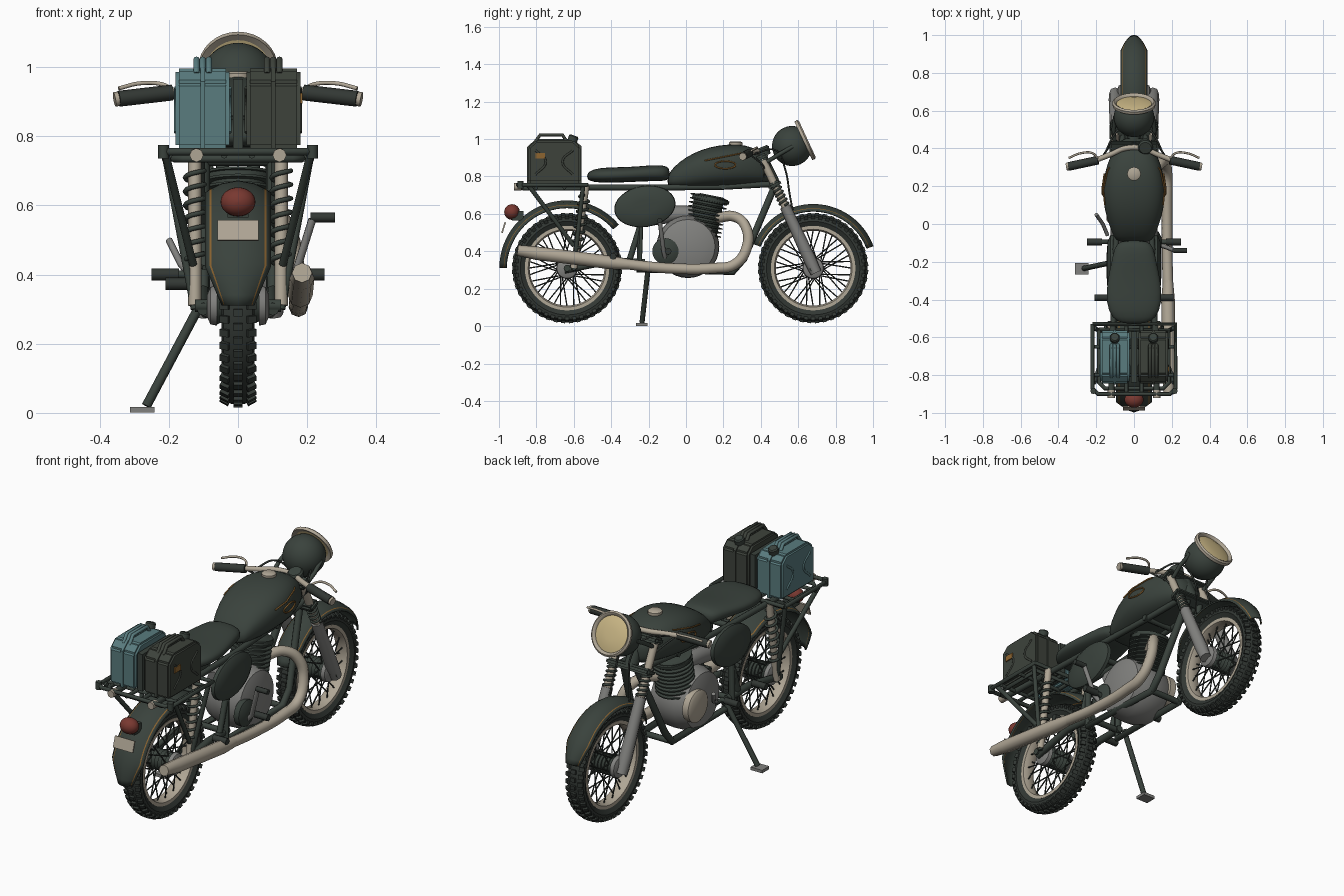
import bpy, bmesh, math
from mathutils import Vector, Matrix

if "Cube" in bpy.data.objects:
    bpy.data.objects.remove(bpy.data.objects["Cube"])


def material(name, *colour):
    mat = bpy.data.materials.new(name)
    mat.use_nodes = True
    mat.diffuse_color = (*colour, 1)
    mat.node_tree.nodes["Principled BSDF"].inputs["Base Color"].default_value = (*colour, 1)
    return mat


GREEN = material("dark green paint", .042, .055, .046)
RUBBER = material("black rubber", .032, .039, .034)
OLIVE = material("olive can paint", .047, .055, .044)
TEAL = material("teal can paint", .1, .2, .21)
CREAM = material("cream metal", .43, .38, .3)
GREY = material("grey metal", .22, .22, .21)
LENS = material("amber glass", .6, .48, .24)
RED = material("red glass", .19, .04, .03)
GOLD = material("gold trim", .27, .13, .03)


def finish(name, mesh, *mats, loc=(0, 0, 0), angle=40):
    for mat in mats:
        mesh.materials.append(mat)
    mesh.shade_smooth()
    mesh.set_sharp_from_angle(angle=math.radians(angle))
    ob = bpy.data.objects.new(name, mesh)
    ob.location = loc
    bpy.context.collection.objects.link(ob)
    return ob


def from_bmesh(name, bm, *mats, **options):
    bmesh.ops.recalc_face_normals(bm, faces=bm.faces)
    mesh = bpy.data.meshes.new(name)
    bm.to_mesh(mesh)
    bm.free()
    return finish(name, mesh, *mats, **options)


def tube(name, paths, radius, mat, curved=False, radii=None):
    """Sweep a round section along one or more paths."""
    data = bpy.data.curves.new(name, 'CURVE')
    data.dimensions, data.bevel_depth, data.bevel_resolution = '3D', radius, 2
    data.use_fill_caps, data.resolution_u = True, 6 if curved else 1
    for path in paths:
        spline = data.splines.new('BEZIER')
        spline.bezier_points.add(len(path) - 1)
        for i, point in enumerate(path):
            knot = spline.bezier_points[i]
            knot.co = point
            knot.handle_left_type = knot.handle_right_type = 'AUTO' if curved else 'VECTOR'
            knot.radius = radii[i] if radii else 1
    temp = bpy.data.objects.new("temp", data)
    bpy.context.collection.objects.link(temp)
    graph = bpy.context.evaluated_depsgraph_get()
    mesh = bpy.data.meshes.new_from_object(temp.evaluated_get(graph))
    mesh.materials.clear()
    bpy.data.objects.remove(temp)
    return finish(name, mesh, mat, angle=50)


def both(*path):
    return [list(path), [(-x, y, z) for x, y, z in path]]


def helix(start, end, radius, turns):
    start, end = Vector(start), Vector(end)
    turn = (end - start).to_track_quat('Z', 'Y')
    steps = turns * 10
    return [start.lerp(end, i / steps) + turn @ Vector((radius * math.cos(i * math.tau / 10),
            radius * math.sin(i * math.tau / 10), 0)) for i in range(steps + 1)]


def lathe(name, profile, loc, axis, mat, sides=32, closed=False):
    """Revolve (radius, along) pairs about an axis."""
    bm = bmesh.new()
    turn = Vector(axis).to_track_quat('Z', 'Y').to_matrix()
    rings = [[bm.verts.new(turn @ Vector((r * math.cos(a), r * math.sin(a), h)))
              for a in (math.tau * i / sides for i in range(sides))] for r, h in profile]
    pairs = list(zip(rings, rings[1:])) + ([(rings[-1], rings[0])] if closed else [])
    for low, high in pairs:
        for i in range(sides):
            j = (i + 1) % sides
            bm.faces.new((low[i], low[j], high[j], high[i]))
    if not closed:
        bm.faces.new(rings[0])
        bm.faces.new(rings[-1])
    return from_bmesh(name, bm, mat, loc=loc)


def box(name, size, loc, mat, tilt=0, bevel=0):
    bm = bmesh.new()
    bmesh.ops.create_cube(bm, size=1, matrix=Matrix.Diagonal((*size, 1)))
    if bevel:
        bmesh.ops.bevel(bm, geom=bm.edges[:], offset=bevel, segments=2, affect='EDGES')
    ob = from_bmesh(name, bm, mat, loc=loc)
    ob.rotation_euler.x = tilt
    return ob


def loft(name, sections, mat, power=.8, sides=24):
    """Skin rounded sections (y, half width, bottom, top)."""
    bm, rings = bmesh.new(), []
    bend = lambda v: math.copysign(abs(v) ** power, v)
    for y, w, low, high in sections:
        angles = [math.tau * i / sides for i in range(sides)]
        rings.append([bm.verts.new((w * bend(math.cos(a)), y,
                     (low + high) / 2 + (high - low) / 2 * bend(math.sin(a)))) for a in angles])
    for a, b in zip(rings, rings[1:]):
        for i in range(sides):
            bm.faces.new((a[i], a[i - 1], b[i - 1], b[i]))
    bm.faces.new(rings[0])
    bm.faces.new(rings[-1])
    ob = from_bmesh(name, bm, mat, angle=80)
    ob.modifiers.new("round", 'SUBSURF').levels = 1
    ob.modifiers["round"].render_levels = 1
    return ob


# Wheels: tyre, knobs, rim, spokes, hub
def wheel(name, y, z=.31):
    centre, across = (0, y, z), (1, 0, 0)
    lathe(name + "_tyre", [(.222, -.03), (.25, -.047), (.273, -.042), (.284, -.02), (.284, .02),
          (.273, .042), (.25, .047), (.222, .03)], centre, across, RUBBER, 48, True)
    bm = bmesh.new()
    for i in range(44):
        for side, radius, shift in ((-1, .275, 0), (0, .284, .5), (1, .275, 0)):
            place = Matrix.Rotation(math.tau * (i + shift) / 44, 4, 'X') @ Matrix.Translation(
                (side * .036, 0, radius)) @ Matrix.Rotation(side * .5, 4, 'Y')
            bmesh.ops.create_cube(bm, matrix=place @ Matrix.Diagonal((.027, .021, .022, 1)))
    from_bmesh(name + "_knobs", bm, RUBBER, loc=centre)
    lathe(name + "_rim", [(.226, -.034), (.226, .034), (.208, .034), (.2, .015), (.2, -.015),
          (.208, -.034)], centre, across, CREAM, 48, True)
    spokes = []
    for i in range(36):
        a, side = math.tau * i / 36, 1 if i % 2 else -1
        b = a + (.55 if i % 4 < 2 else -.55)
        spokes.append([(side * .045, y + .05 * math.cos(b), z + .05 * math.sin(b)),
                       (side * .008, y + .205 * math.cos(a), z + .205 * math.sin(a))])
    tube(name + "_spokes", spokes, .0035, RUBBER)
    ribs = [(r, h / 100) for h in range(-6, 7, 2) for r in (.045, .054)]
    lathe(name + "_hub", ribs, centre, across, GREEN)
    for s in (-1, 1):
        lathe(name + "_hub_cap", [(.058, 0), (.054, .02), (.03, .03)], (s * .06, y, z), (s, 0, 0), GREY)
    lathe(name + "_axle", [(.018, -.125), (.018, .125)], centre, across, GREEN, 12)


wheel("rear_wheel", -.636)
wheel("front_wheel", .68)


# Curved mudguards with painted edge lines
def mudguard(name, y, radius, first, last, width, tip):
    bm, rows, steps = bmesh.new(), [], 28
    across = [-1, -.86, -.81, -.5, 0, .5, .81, .86, 1]
    for i in range(steps + 1):
        t = i / steps
        a = math.radians(first + (last - first) * t)
        w = width * min(1, tip + (1 - tip) * min(t, 1 - t) * 7)
        rows.append([bm.verts.new((w * u, y + (radius - .035 * u * u) * math.cos(a),
                    .31 + (radius - .035 * u * u) * math.sin(a))) for u in across])
    for a, b in zip(rows, rows[1:]):
        for j in range(len(across) - 1):
            bm.faces.new((a[j], a[j + 1], b[j + 1], b[j])).material_index = int(j in (1, 6))
    ob = from_bmesh(name, bm, GREEN, GOLD)
    ob.modifiers.new("thickness", 'SOLIDIFY').thickness = .008


mudguard("rear_mudguard", -.636, .362, 40, 180, .095, .5)
mudguard("front_mudguard", .68, .343, 20, 158, .072, .6)

# Tank, seat and side panels
TANK = [(-.1, .085, .75, .8), (-.07, .107, .735, .85), (0, .135, .73, .905), (.08, .158, .735, .945),
        (.18, .17, .74, .97), (.28, .155, .745, .975), (.36, .125, .755, .957),
        (.42, .095, .76, .92), (.46, .05, .78, .87)]
loft("fuel_tank", TANK, GREEN)
loft("seat", [(-.53, .06, .785, .815), (-.5, .118, .77, .84), (-.42, .15, .765, .85), (-.3, .143, .77, .85),
     (-.2, .118, .775, .86), (-.12, .105, .775, .862), (-.085, .07, .785, .845)], GREEN)
lathe("filler_cap", [(.036, 0), (.036, .014), (.028, .02)], (0, .265, .967), (0, 0, 1), CREAM)


def tank_x(y, z):
    for a, b in zip(TANK, TANK[1:]):
        if a[0] <= y <= b[0]:
            w, low, high = [p + (q - p) * (y - a[0]) / (b[0] - a[0]) for p, q in zip(a[1:], b[1:])]
            height = abs(2 * z - low - high) / (high - low)
            return w * (1 - height ** 2.5) ** .4


badge = [(.21 + .055 * math.cos(a), .862 + .02 * math.sin(a)) for a in (math.tau * i / 24 for i in range(25))]
line = [(.1 + .02 * i, .885 + .004 * i) for i in range(11)]
for name, path in (("tank_badge", badge), ("tank_pinstripe", line)):
    tube(name, both(*[(tank_x(y, z), y, z) for y, z in path]), .004, GOLD)
for s in (-1, 1):
    panel = lathe("side_panel", [(.095, 0), (.11, .012), (.108, .03), (.085, .045), (.04, .05)],
                  (s * .095, -.22, .64), (s, 0, 0), GREEN)
    panel.scale.y, panel.rotation_euler.x = 1.5, .16

# Frame
tube("frame_top_rails", both((.06, .47, .76), (.08, .2, .745), (.1, -.2, .74), (.12, -.88, .745)), .016, GREEN)
tube("frame_cradle", both((.04, .475, .75), (.09, .31, .36), (.09, .25, .29), (.1, -.25, .3), (.1, -.24, .74)), .019, GREEN)
tube("swing_arm", both((.09, -.22, .34), (.1, -.4, .35), (.1, -.65, .3)), .019, GREEN)
tube("frame_braces", both((.1, -.3, .36), (.1, -.24, .55)) + [[(-.1, y, z), (.1, y, z)]
     for y, z in ((-.24, .34), (.25, .29), (-.24, .73), (.2, .745))], .016, GREEN)
lathe("head_tube", [(.035, -.09), (.035, .09)], (0, .435, .83), (0, -.44, .9), GREEN)

# Engine
lathe("crankcase", [(.09, -.125), (.145, -.105), (.165, -.05), (.168, 0), (.165, .05), (.145, .105), (.09, .125)],
      (0, .01, .425), (1, 0, 0), GREY)
fins = [point for i in range(10) for h in [i * .022]
        for point in ((.08, h), (.102, h + .002), (.102, h + .009), (.08, h + .011))]
lathe("cylinder_fins", fins, (0, .085, .49), (0, .2, 1), GREEN)
lathe("cylinder_head", [(.07, 0), (.1, .005), (.1, .02), (.06, .035)], (0, .13, .665), (0, .2, 1), GREEN)
tube("intake", [[(0, -.2, .58), (0, -.03, .6), (0, .08, .59)]], .045, GREY, True)
lathe("clutch_cover", [(.07, 0), (.07, .03), (.04, .045)], (.1, -.11, .4), (1, 0, 0), GREEN)
lathe("ignition_cover", [(.085, 0), (.085, .035), (.07, .045)], (-.1, .09, .43), (-1, 0, 0), CREAM)
tube("exhaust_pipe", [[(.04, .17, .58), (.09, .26, .585), (.14, .32, .53), (.165, .325, .42), (.175, .26, .33),
     (.175, .15, .31), (.175, -.1, .31), (.18, -.35, .335)]], .028, CREAM, True)
tube("silencer", [[(.18, -.3, .33), (.18, -.4, .34), (.185, -.8, .39), (.185, -.9, .405)]], .036, CREAM,
     radii=[.75, 1, 1, .8])

# Pegs, pedals and side stand
tube("foot_pegs", both((.1, -.095, .36), (.15, -.095, .4), (.17, -.095, .4)), .012, GREEN)
tube("peg_rubbers", both((.17, -.095, .4), (.25, -.095, .4)) + both((.13, -.39, .373), (.21, -.39, .373)), .018, RUBBER)
tube("kick_lever", [[(.13, -.11, .36), (.165, -.12, .4), (.215, -.14, .56)]], .012, GREY)
tube("kick_pedal", [[(.21, -.14, .565), (.28, -.14, .565)]], .014, RUBBER)
tube("gear_lever", [[(-.14, -.06, .4), (-.165, 0, .43), (-.2, .05, .5)]], .01, GREY)
tube("side_stand", [[(-.1, -.2, .33), (-.265, -.235, .02)]], .014, GREEN)
box("stand_foot", (.07, .06, .016), (-.277, -.237, .009), GREY)

# Front fork, handlebar and headlamp
tube("fork_legs", both((.1, .695, .285), (.1, .66, .36), (.1, .53, .64)), .034, GREY, radii=[.9, 1, .85])
tube("fork_stanchions", both((.1, .54, .62), (.1, .4, .91)), .021, CREAM)
springs = [helix((s * .1, .528, .645), (s * .1, .48, .75), .024, 5) for s in (-1, 1)]
tube("fork_springs", springs, .006, GREEN)
for y, z in ((.475, .755), (.405, .9)):
    box("fork_clamp", (.26, .07, .035), (0, y, z), GREEN, .45, .01)
tube("handlebar", [[(-.21, .335, .925), (-.12, .37, .93), (-.05, .4, .935), (.05, .4, .935), (.12, .37, .93),
     (.21, .335, .925)]], .014, CREAM, True)
tube("grips", both((.19, .338, .926), (.345, .305, .908)), .023, RUBBER)
tube("grip_ends", both((.345, .305, .908), (.357, .303, .906)), .021, CREAM)
tube("levers", both((.19, .345, .935), (.22, .375, .95), (.28, .375, .953), (.345, .35, .938)), .006, CREAM, True)
AIM = Vector((0, .907, .42))
LAMP = Vector((0, .567, .963))
lathe("headlamp_shell", [(.107 * math.sin(a), -.107 * math.cos(a)) for a in
      (.02 + 2.4 * i / 14 for i in range(15))], LAMP, AIM, GREEN)
lathe("headlamp_rim", [(.092, 0), (.113, -.008), (.115, .008), (.106, .016), (.098, .012)],
      LAMP + AIM * .074, AIM, CREAM, closed=True)
lathe("headlamp_lens", [(.1, 0), (.07, .009), (.03, .013)], LAMP + AIM * .074, AIM, LENS)
tube("lamp_brackets", both((.1, .42, .87), (.108, .5, .92), (.1, .57, .96)), .011, GREEN)
lathe("speedometer", [(.035, 0), (.04, .04), (.032, .05)], (.06, .42, .91), (0, -.35, .9), GREEN)
tube("cables", both((.16, .36, .92), (.1, .48, .94), (.04, .53, .84), (.05, .555, .7), (.06, .57, .62))
     + both((.18, .34, .92), (.11, .42, .84), (.05, .4, .76)), .005, RUBBER, True)

# Rear shocks
tube("shocks", both((.125, -.535, .75), (.125, -.6, .31)), .019, CREAM)
coils = [helix((s * .125, -.542, .7), (s * .125, -.585, .42), .028, 7) for s in (-1, 1)]
tube("shock_springs", coils, .007, GREEN)

# Luggage rack
for half, rear, front, height in ((.22, -.9, -.53, .755), (.185, -.87, -.56, .735)):
    tube("rack_loop", [[(-half, front, height), (-half, rear + .03, height), (.03 - half, rear, height),
         (half - .03, rear, height), (half, rear + .03, height), (half, front, height), (-half, front, height)]], .011, GREEN)
tube("rack_slats", [[(x, -.9, .745), (x, -.53, .745)] for x in (-.12, -.04, .04, .12)]
     + [[(-.22, y, .74), (.22, y, .74)] for y in (-.8, -.65)], .01, GREEN)
tube("rack_struts", both((.21, -.84, .75), (.13, -.6, .43)) + both((.21, -.55, .75), (.125, -.6, .3)), .012, GREEN)
tube("rack_posts", both((.215, -.885, .735), (.215, -.885, .775)), .016, GREEN)
tube("rack_bolts", both((.12, -.92, .745), (.12, -.88, .745)), .02, CREAM)


# Fuel cans
def fuel_can(name, x, mat):
    outline = [(-.845, .765), (-.565, .765), (-.565, .96), (-.605, .995), (-.8, .995), (-.845, .955)]
    bm = bmesh.new()
    for half, grow in ((.078, 0), (.007, .006)):
        ends = [[bm.verts.new((s * half, -.705 + (y + .705) * (1 + grow * 6), .88 + (z - .88) * (1 + grow * 6)))
                 for y, z in outline] for s in (-1, 1)]
        for end in ends:
            bm.faces.new(end)
        for i in range(len(outline)):
            bm.faces.new((ends[0][i], ends[0][i - 1], ends[1][i - 1], ends[1][i]))
    bmesh.ops.bevel(bm, geom=[e for e in bm.edges if abs(e.verts[0].co.x) > .05], offset=.01, segments=2, affect='EDGES')
    from_bmesh(name, bm, mat, loc=(x, 0, 0))
    tube(name + "_handles", [[(x + d, -.81, .98), (x + d, -.78, 1.022), (x + d, -.66, 1.022), (x + d, -.64, .99)]
         for d in (-.018, 0, .018)], .009, mat)
    lathe(name + "_cap", [(.026, 0), (.026, .03), (.02, .036)], (x, -.61, .985), (0, .35, 1), GREEN, 16)
    for s in (-1, 1):
        tube(name + "_ribs", [[(x + s * .077, -.705 + d * .1, .94), (x + s * .077, -.705 + d * .045, .88),
             (x + s * .077, -.705 + d * .1, .81)] for d in (-1, 1)], .006, mat, True)


fuel_can("teal_can", -.102, TEAL)
fuel_can("olive_can", .102, OLIVE)
box("can_strap", (.03, .27, .2), (0, -.705, .865), GREEN)
box("strap_buckle", (.008, .05, .03), (.182, -.78, .91), GOLD)

# Tail lamp and plate
lamp = lathe("tail_lamp", [(.042 * math.sin(a), -.042 * math.cos(a)) for a in (math.pi * (i + .1) / 12.2
             for i in range(13))], (0, -.93, .61), (0, -1, 0), RED)
lamp.scale.x = 1.2
box("lamp_mount", (.06, .06, .05), (0, -.9, .59), GREEN)
box("number_plate", (.118, .008, .06), (0, -.975, .527), CREAM, -.3)
